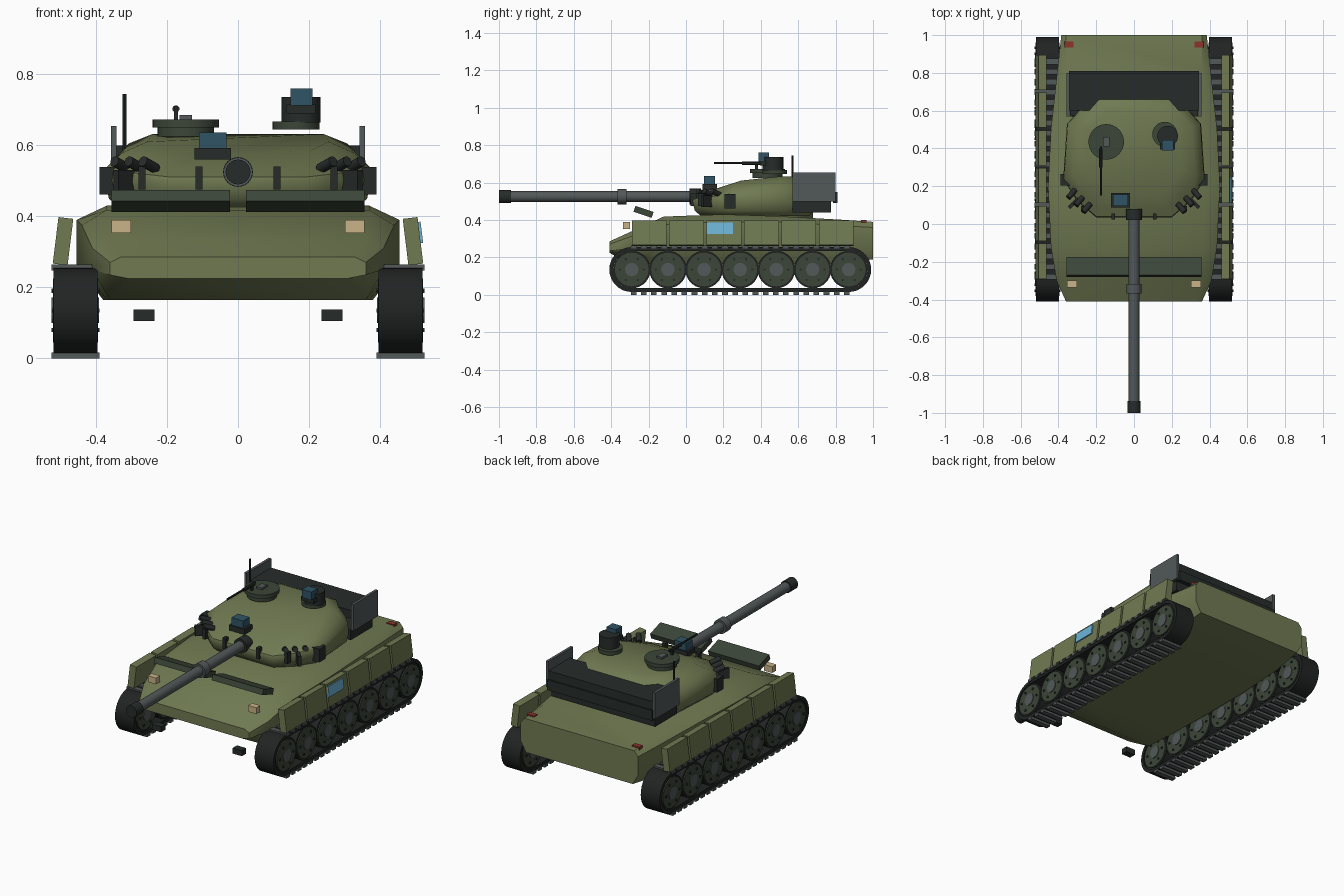
import bpy, bmesh
from math import pi, sin, cos, radians
from mathutils import Matrix

if "Cube" in bpy.data.objects:
    bpy.data.objects.remove(bpy.data.objects["Cube"])


def mat(name, r, g, b):
    m = bpy.data.materials.new(name)
    m.diffuse_color = [((c / 255 + 0.055) / 1.055) ** 2.4 for c in (r, g, b)] + [1]
    m.use_nodes = True
    m.node_tree.nodes["Principled BSDF"].inputs["Base Color"].default_value = m.diffuse_color
    return m


OLIVE = mat("olive", 112, 122, 82)
GREEN = mat("dark_green", 60, 70, 57)
DARK = mat("dark", 38, 44, 42)
RUBBER = mat("rubber", 33, 36, 35)
STEEL = mat("steel", 82, 88, 88)
GLASS = mat("glass", 48, 84, 102)
BLUE = mat("panel_blue", 110, 180, 215)
LAMP = mat("lamp", 200, 178, 136)
RED = mat("red", 140, 52, 44)


def finish(name, bm, m, smooth=None):
    bmesh.ops.recalc_face_normals(bm, faces=bm.faces)
    me = bpy.data.meshes.new(name)
    bm.to_mesh(me)
    bm.free()
    ob = bpy.data.objects.new(name, me)
    bpy.context.collection.objects.link(ob)
    me.materials.append(m)
    if smooth:
        bpy.ops.object.select_all(action='DESELECT')
        ob.select_set(True)
        bpy.context.view_layer.objects.active = ob
        bpy.ops.object.shade_smooth_by_angle(angle=radians(smooth))
    return ob


def add_box(bm, c, s, rot=(0, 'X')):
    M = Matrix.Translation(c) @ Matrix.Rotation(radians(rot[0]), 4, rot[1]) @ Matrix.Diagonal((*s, 1))
    bmesh.ops.create_cube(bm, size=1, matrix=M)


def box(name, lo, hi, m, rot=(0, 'X')):
    bm = bmesh.new()
    add_box(bm, [(a + b) / 2 for a, b in zip(lo, hi)], [b - a for a, b in zip(lo, hi)], rot)
    return finish(name, bm, m)


def add_cyl(bm, c, r, d, axis='Z', n=24):
    R = {'X': Matrix.Rotation(pi / 2, 4, 'Y'), 'Y': Matrix.Rotation(pi / 2, 4, 'X'), 'Z': Matrix()}[axis]
    bmesh.ops.create_cone(bm, cap_ends=True, segments=n, radius1=r, radius2=r, depth=d,
                          matrix=Matrix.Translation(c) @ R)


def cyl(name, c, r, d, m, axis='Z', n=24):
    bm = bmesh.new()
    add_cyl(bm, c, r, d, axis, n)
    return finish(name, bm, m, 35)


def loft(name, rings, m, smooth):
    bm = bmesh.new()
    vs = [[bm.verts.new(p) for p in r] for r in rings]
    n = len(vs[0])
    for a, b in zip(vs, vs[1:]):
        for i in range(n):
            bm.faces.new((a[i], a[(i + 1) % n], b[(i + 1) % n], b[i]))
    bm.faces.new(vs[0])
    bm.faces.new(vs[-1])
    return finish(name, bm, m, smooth)


# Hull: sections of y, bottom (width, z), side width, side z low/high, top (width, z)
rings = []
for y, wb, zb, w, zl, zh, wt, zt in [
        (-0.41, .31, .225, .36, .235, .27, .33, .285),
        (-0.30, .36, .165, .41, .25, .31, .36, .335),
        (-0.12, .37, .165, .44, .26, .375, .37, .418),
        (0.20, .38, .165, .455, .26, .39, .37, .43),
        (0.50, .38, .165, .44, .26, .39, .37, .42),
        (0.82, .36, .165, .405, .25, .37, .36, .402),
        (1.00, .35, .19, .385, .25, .36, .36, .39)]:
    half = [(wb, zb), (w, zl), (w, zh), (wt, zt)]
    rings.append([(x, y, z) for x, z in half] + [(-x, y, z) for x, z in reversed(half)])
loft("hull", rings, OLIVE, 40)

# Turret: plan outline scaled per level, roof falls towards the front
half = [(.20, .035), (.30, .12), (.375, .235), (.355, .53), (.21, .69)]
plan = half + [(-x, y) for x, y in reversed(half)]
rings = []
for s, z in [(.88, .42), (.97, .45), (1, .50), (.99, .555), (.87, .605), (.68, .632)]:
    ring = []
    for x, y in plan:
        yy = .42 + (y - .42) * s
        drop = max(0, .36 - yy) * .32 * max(0, (z - .5) / .13)
        ring.append((x * s, yy, z - drop))
    rings.append(ring)
loft("turret", rings, OLIVE, 40)
cyl("turret_ring", (0, .38, .425), .3, .04, OLIVE, n=32)

# Main gun
cyl("gun_barrel", (0, -.44, .525), .029, 1.02, STEEL, 'Y')
cyl("gun_muzzle", (0, -.968, .525), .035, .064, DARK, 'Y')
cyl("gun_collar", (0, -.342, .525), .041, .05, STEEL, 'Y')
cyl("gun_mantlet", (0, .05, .525), .042, .06, DARK, 'Y')

# Rear stowage rack
box("rack_box", (-.34, .57, .44), (.34, .775, .50), DARK)
box("rack_back", (-.345, .785, .49), (.345, .81, .55), DARK)
box("rack_rail", (-.345, .60, .55), (.345, .80, .60), DARK)

wheel_y = [-.29 + i * 1.16 / 6 for i in range(7)]
for s, side in ((1, "right"), (-1, "left")):
    xc = s * .458
    # Track band: stadium ring
    bm = bmesh.new()
    loops = []
    for r in (.12, .1):
        pts = [(-.29 - r * sin(a), .135 - r * cos(a)) for a in [pi * i / 16 for i in range(17)]]
        pts += [(.87 + r * sin(a), .135 + r * cos(a)) for a in [pi * i / 16 for i in range(17)]]
        for x in (xc - .062, xc + .062):
            loops.append([bm.verts.new((x, y, z)) for y, z in pts])
    n = len(loops[0])
    for a, b in ((0, 1), (1, 3), (3, 2), (2, 0)):
        for i in range(n):
            j = (i + 1) % n
            bm.faces.new((loops[a][i], loops[a][j], loops[b][j], loops[b][i]))
    finish(side + "_track", bm, RUBBER, 35)

    # Track pads on both runs
    bm = bmesh.new()
    for i in range(22):
        y = -.28 + i * 1.14 / 21
        for z in (.008, .256):
            add_box(bm, (xc, y, z), (.136, .03, .016))
    finish(side + "_track_pads", bm, STEEL)

    # Road wheels, hubs and bolts
    tyres, discs, hubs = bmesh.new(), bmesh.new(), bmesh.new()
    bolts = bmesh.new()
    for y in wheel_y:
        add_cyl(tyres, (xc, y, .135), .1, .112, 'X', 28)
        add_cyl(discs, (xc, y, .135), .09, .126, 'X', 28)
        add_cyl(hubs, (xc, y, .135), .036, .134, 'X', 16)
        for k in range(6):
            a = k * pi / 3
            add_cyl(bolts, (xc, y + .064 * cos(a), .135 + .064 * sin(a)), .007, .136, 'X', 6)
    finish(side + "_tyres", tyres, RUBBER, 35)
    finish(side + "_wheel_discs", discs, GREEN, 35)
    finish(side + "_hubs", hubs, STEEL, 35)
    finish(side + "_bolts", bolts, DARK)

    # Side skirt panels, leaning inward at the top
    bm = bmesh.new()
    for i in range(6):
        add_box(bm, (s * .493, -.197 + i * .2, .33), (.042, .186, .132), (-s * 7, 'Y'))
    finish(side + "_skirts", bm, OLIVE)

    # Grey rack plates
    box(side + "_rack_plate", (s * .35 - .008, .57, .50), (s * .35 + .008, .80, .655), STEEL)

    # Front deck slab, lights and tow hooks
    box(side + "_deck_slab", (s * .19 - .167, -.278, .427), (s * .19 + .167, -.176, .46), GREEN, (-18, 'X'))
    box(side + "_headlight", (s * .329 - .027, -.337, .353), (s * .329 + .027, -.30, .39), LAMP)
    box(side + "_taillight", (s * .345 - .024, .935, .376), (s * .345 + .024, .965, .4), RED)
    box(side + "_tow_hook", (s * .265 - .03, -.385, .105), (s * .265 + .03, -.345, .138), DARK)

    # Smoke launchers along the turret cheek
    bm = bmesh.new()
    add_box(bm, (s * .355, .235, .50), (.07, .06, .078))
    add_box(bm, (s * .27, .08, .508), (.02, .03, .065))
    add_box(bm, (s * .11, .04, .508), (.02, .03, .065))
    add_box(bm, (s * .305, .125, .50), (.02, .11, .06), (s * 45, 'Z'))
    finish(side + "_cheek_blocks", bm, DARK)
    bm = bmesh.new()
    for x, y in ((.25, .085), (.29, .12), (.33, .16)):
        M = Matrix.Translation((s * x, y, .545)) @ Matrix.Rotation(s * radians(40), 4, 'Z') @ Matrix.Rotation(radians(70), 4, 'X')
        bmesh.ops.create_cone(bm, cap_ends=True, segments=12, radius1=.015, radius2=.015, depth=.06, matrix=M)
    finish(side + "_smoke_tubes", bm, DARK, 35)

# Blue side panel on the right skirt
box("side_marker", (.511, .11, .325), (.518, .25, .385), BLUE, (-7, 'Y'))

# Roof hatch with machine gun
cyl("hatch", (-.147, .435, .662), .094, .022, GREEN, n=32)
cyl("hatch_base", (-.147, .435, .64), .08, .03, GREEN, n=32)
box("hatch_handle", (-.165, .41, .67), (-.13, .46, .685), STEEL)
cyl("machine_gun_barrel", (-.175, .28, .705), .006, .26, DARK, 'Y', 10)
cyl("machine_gun_body", (-.175, .35, .703), .01, .1, DARK, 'Y', 10)
box("machine_gun_mount", (-.181, .37, .67), (-.169, .385, .705), DARK)

# Commander sight
cyl("cupola_base", (.163, .475, .656), .066, .022, GREEN)
cyl("cupola_body", (.178, .465, .70), .055, .072, DARK)
box("cupola_mount", (.137, .395, .69), (.218, .46, .715), DARK)
box("cupola_sight", (.148, .388, .712), (.21, .445, .76), GLASS)

# Gunner sight
box("gunner_sight_base", (-.122, .088, .56), (-.02, .165, .592), DARK)
box("gunner_sight", (-.11, .095, .59), (-.033, .155, .636), GLASS)

# Antenna
cyl("antenna", (-.32, .57, .645), .006, .2, DARK, n=8)
